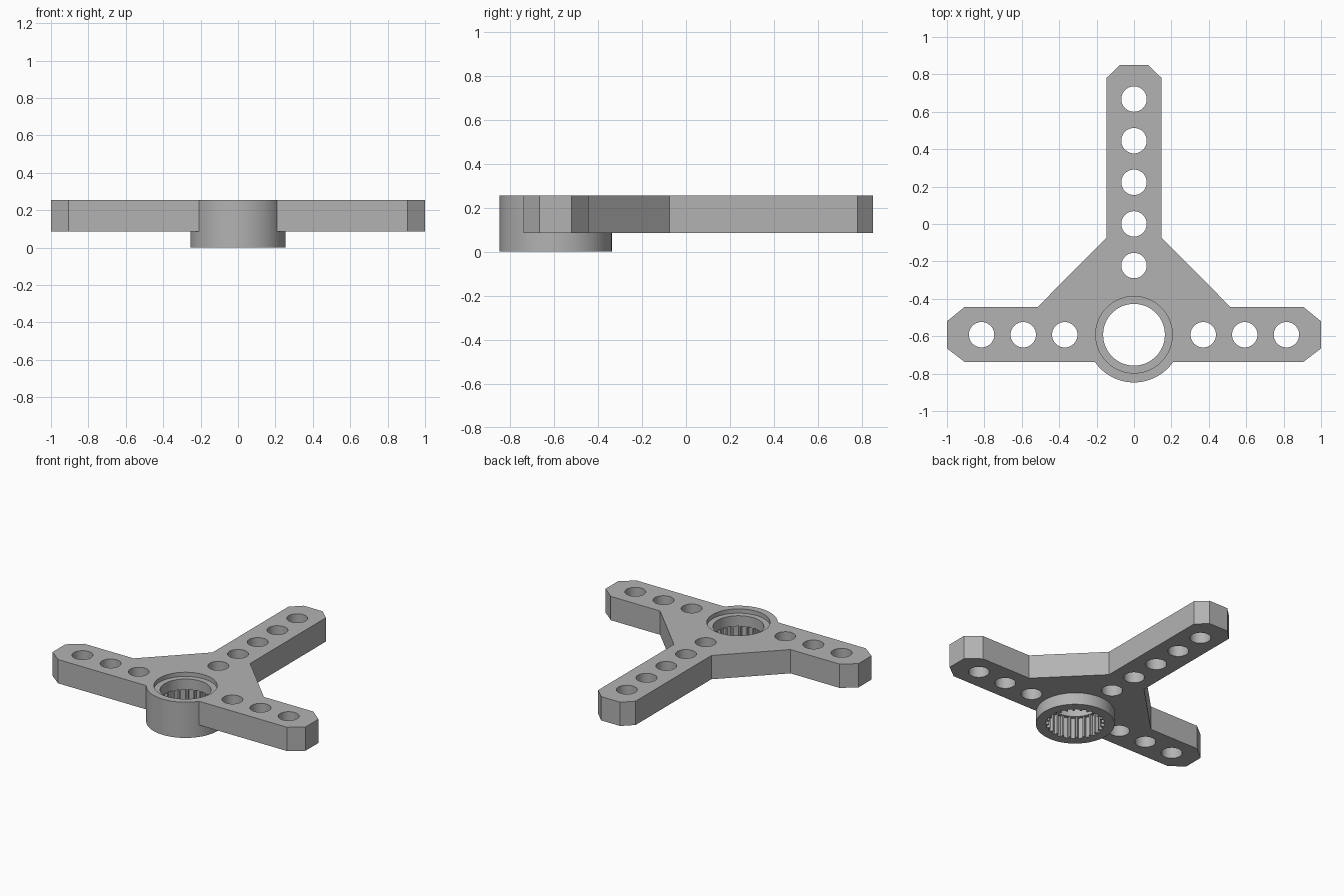
import bpy, bmesh, math

if "Cube" in bpy.data.objects:
    bpy.data.objects.remove(bpy.data.objects["Cube"])

Z0, Z1 = 0.085, 0.255          # arm plate bottom and top
CY = -0.592                    # hub centre y

grey = bpy.data.materials.new("grey plastic")
grey.diffuse_color = (0.45, 0.45, 0.45, 1)
grey.use_nodes = True
grey.node_tree.nodes["Principled BSDF"].inputs["Base Color"].default_value = grey.diffuse_color


def prism(name, pts, z0, z1):
    """Extrude a closed 2D outline between two heights."""
    bm = bmesh.new()
    face = bm.faces.new([bm.verts.new((x, y, z0)) for x, y in pts])
    ext = bmesh.ops.extrude_face_region(bm, geom=[face])
    top = [v for v in ext["geom"] if isinstance(v, bmesh.types.BMVert)]
    bmesh.ops.translate(bm, vec=(0, 0, z1 - z0), verts=top)
    bmesh.ops.recalc_face_normals(bm, faces=bm.faces)
    mesh = bpy.data.meshes.new(name)
    bm.to_mesh(mesh)
    bm.free()
    mesh.materials.append(grey)
    ob = bpy.data.objects.new(name, mesh)
    bpy.context.collection.objects.link(ob)
    return ob


def circle(x, y, r, n):
    return [(x + r * math.cos(2 * math.pi * i / n),
             y + r * math.sin(2 * math.pi * i / n)) for i in range(n)]


def boolean(target, tool, op):
    """Apply an exact boolean and discard the tool."""
    bpy.context.view_layer.objects.active = target
    mod = target.modifiers.new(op, "BOOLEAN")
    mod.operation, mod.solver, mod.object = op, "EXACT", tool
    bpy.ops.object.modifier_apply(modifier=mod.name)
    bpy.data.objects.remove(tool)


# three-armed plate with chamfered ends
half = [(0.075, 0.85), (0.148, 0.78), (0.148, -0.075), (0.515, -0.443),
        (0.905, -0.443), (1, -0.52), (1, -0.665), (0.905, -0.738)]
horn = prism("three_arm_horn", half + [(-x, y) for x, y in reversed(half)], Z0, Z1)

# round hub
boolean(horn, prism("hub", circle(0, CY, 0.255, 96), 0, Z1), "UNION")

# rows of screw holes along the arms
spots = [(0, 0.668 - 0.2225 * i) for i in range(5)]
spots += [(s * x, CY) for s in (-1, 1) for x in (0.37, 0.592, 0.815)]
for x, y in spots:
    boolean(horn, prism("hole", circle(x, y, 0.068, 40), -0.1, 0.4), "DIFFERENCE")

# toothed socket below
TEETH = 24
socket = []
for i in range(TEETH):
    for frac, r in ((0.0, 0.17), (0.25, 0.17), (0.35, 0.19), (0.9, 0.19)):
        a = 2 * math.pi * (i + frac) / TEETH
        socket.append((r * math.cos(a), CY + r * math.sin(a)))
boolean(horn, prism("socket", socket, -0.1, 0.15), "DIFFERENCE")

# narrow bore and shallow counterbore on top
boolean(horn, prism("bore", circle(0, CY, 0.165, 64), 0.05, 0.4), "DIFFERENCE")
boolean(horn, prism("counterbore", circle(0, CY, 0.205, 64), Z1 - 0.03, 0.4), "DIFFERENCE")

# smooth the round walls, keep the edges crisp
bpy.context.view_layer.objects.active = horn
horn.select_set(True)
bpy.ops.object.shade_smooth_by_angle(angle=math.radians(20))
